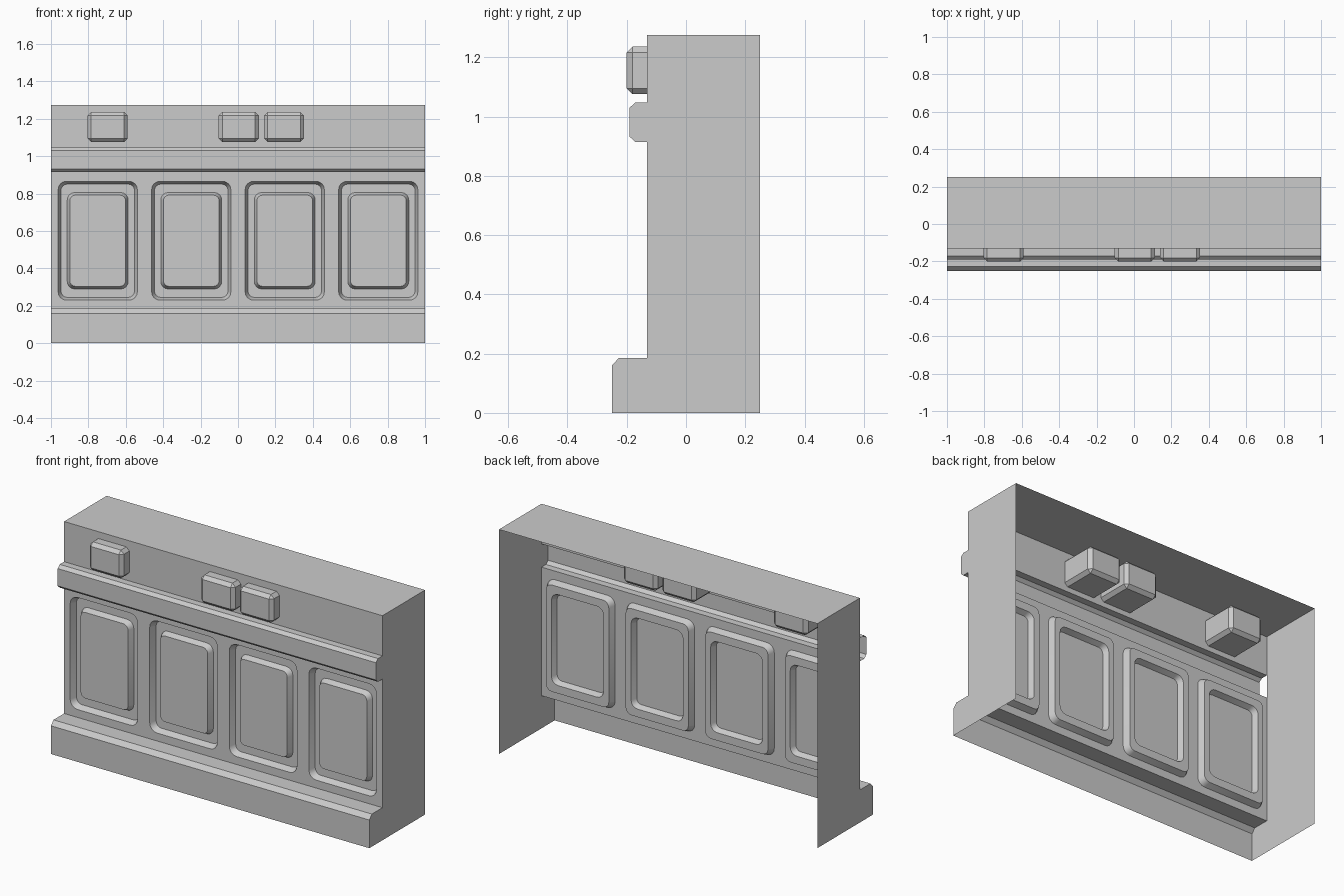
import bpy, bmesh, math

cube = bpy.data.objects.get("Cube")
if cube:
    bpy.data.objects.remove(cube, do_unlink=True)

grey = bpy.data.materials.new("plain_grey")
grey.use_nodes = True
grey.diffuse_color = (0.6, 0.6, 0.6, 1)
grey.node_tree.nodes["Principled BSDF"].inputs["Base Color"].default_value = (0.6, 0.6, 0.6, 1)

BACK, WALL, TOP = 0.25, -0.132, 1.275
RAIL_LOW, BASE_TOP = 0.915, 0.185


def finish(name, bm):
    bmesh.ops.remove_doubles(bm, verts=bm.verts, dist=0.0001)
    mesh = bpy.data.meshes.new(name)
    bm.to_mesh(mesh)
    bm.free()
    mesh.materials.append(grey)
    obj = bpy.data.objects.new(name, mesh)
    bpy.context.collection.objects.link(obj)
    return obj


def strip(name, profile):
    """Sweep an open (y, z) profile across the full width."""
    bm = bmesh.new()
    rows = [[bm.verts.new((x, y, z)) for x in (-1, 1)] for y, z in profile]
    for a, b in zip(rows, rows[1:]):
        bm.faces.new((a[0], b[0], b[1], a[1]))
    return finish(name, bm)


def side(name, x, profile):
    """Flat end panel, facing away from the middle."""
    bm = bmesh.new()
    verts = [bm.verts.new((x, y, z)) for y, z in profile]
    bm.faces.new(verts if x > 0 else verts[::-1])
    return finish(name, bm)


def rounded_rect(cx, cz, hx, hz, r, y, steps=4):
    """Counter-clockwise loop of points with rounded corners."""
    points = []
    for k, (sx, sz) in enumerate(((1, 1), (-1, 1), (-1, -1), (1, -1))):
        for i in range(steps + 1):
            a = math.pi / 2 * (k + i / steps)
            points.append((cx + sx * (hx - r) + r * math.cos(a), y,
                           cz + sz * (hz - r) + r * math.sin(a)))
    return points


# Shell: open at the back and underneath
top = [(BACK, TOP), (WALL, TOP)]
rail = [(WALL, 1.047), (-0.172, 1.047), (-0.19, 1.03),
        (-0.19, 0.932), (-0.172, RAIL_LOW), (WALL, RAIL_LOW)]
base = [(WALL, BASE_TOP), (-0.227, BASE_TOP), (-0.25, 0.16), (-0.25, 0)]
strip("top_panel", top)
strip("upper_front", [top[-1], rail[0]])
strip("rail", rail)
strip("plinth", base)
side("left_side", 1, top + rail + base + [(BACK, 0)])
side("right_side", -1, top + base + [(BACK, 0)])

# Front wall with four grooved panels, each with a raised field
bm = bmesh.new()
mid, half = (RAIL_LOW + BASE_TOP) / 2, (RAIL_LOW - BASE_TOP) / 2
floor, field = WALL + 0.035, WALL + 0.004
for cx in (-0.75, -0.25, 0.25, 0.75):
    loops = [rounded_rect(cx, mid, 0.25, half, 0, WALL)]
    for hx, hz, r, y in ((0.212, 0.318, 0.045, WALL), (0.197, 0.303, 0.035, floor),
                         (0.163, 0.258, 0.04, floor), (0.149, 0.244, 0.03, field)):
        loops.append(rounded_rect(cx, 0.548, hx, hz, r, y))
    rings = [[bm.verts.new(p) for p in loop] for loop in loops]
    for outer, inner in zip(rings, rings[1:]):
        for i in range(len(outer)):
            j = (i + 1) % len(outer)
            bm.faces.new((outer[i], outer[j], inner[j], inner[i]))
    bm.faces.new(rings[-1])
front = finish("panelled_front", bm)
bpy.ops.object.select_all(action="DESELECT")
front.select_set(True)
bpy.context.view_layer.objects.active = front
bpy.ops.object.shade_smooth_by_angle(angle=math.radians(30))

# Chamfered blocks that pass through the upper front
for n, cx in enumerate((-0.697, 0.004, 0.246), 1):
    bm = bmesh.new()
    bmesh.ops.create_cube(bm, size=1)
    for v in bm.verts:
        v.co = (cx + v.co.x * 0.214, -0.065 + v.co.y * 0.27, 1.156 + v.co.z * 0.16)
    bmesh.ops.bevel(bm, geom=list(bm.edges), offset=0.019, segments=1, affect="EDGES")
    finish(f"block_{n}", bm)
